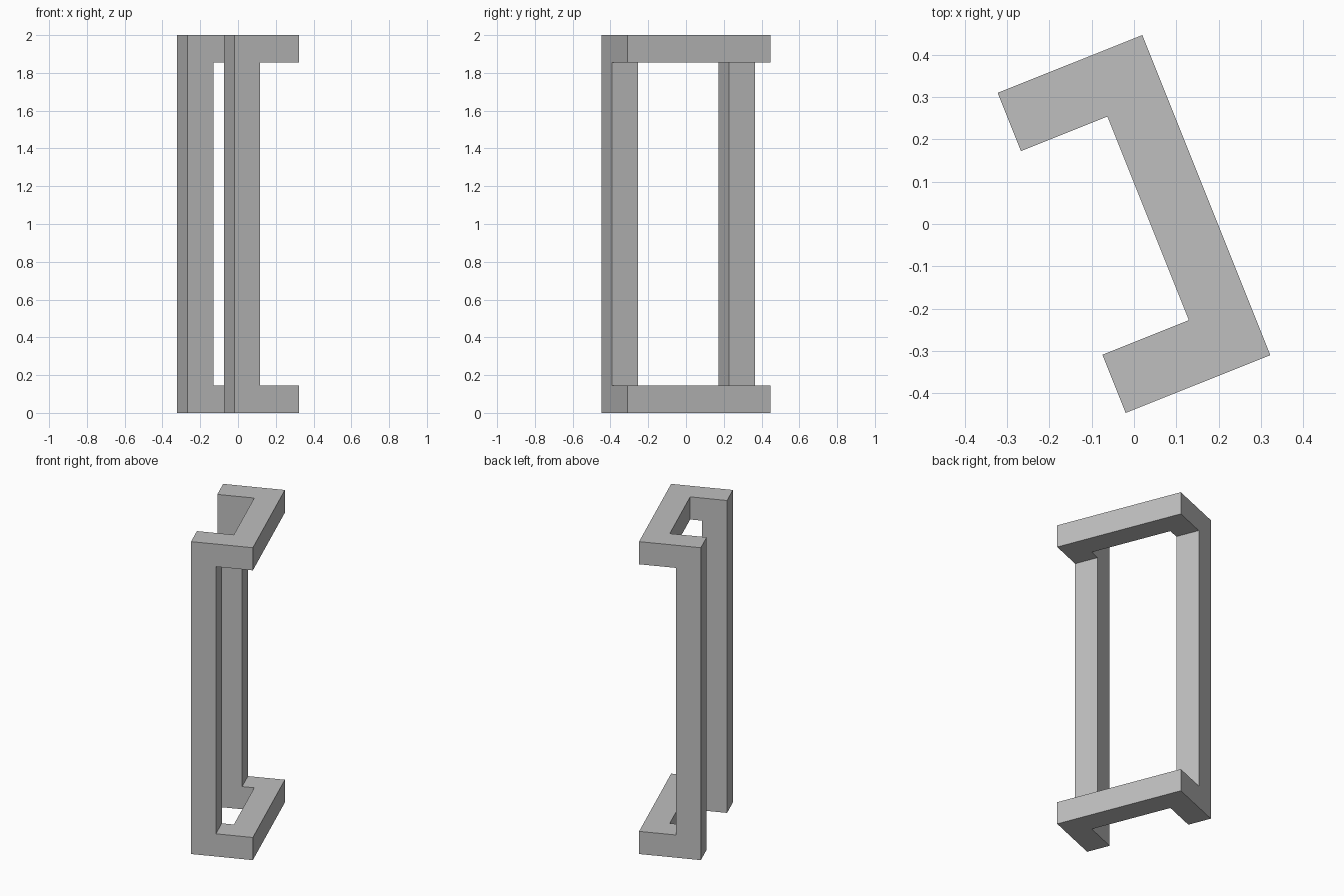
import bpy
import bmesh
import math

cube = bpy.data.objects.get("Cube")
if cube:
    bpy.data.objects.remove(cube, do_unlink=True)

HALF_DEPTH = 0.184      # reach of the side arms
HALF_LENGTH = 0.407     # half of the long rail
BAR = 0.148             # square bar thickness
RAIL_HEIGHT = 0.145
HEIGHT = 2.0
TURN = math.radians(21.8)

grey = bpy.data.materials.new("plain grey")
grey.use_nodes = True
colour = (0.52, 0.52, 0.52, 1)
grey.diffuse_color = colour
grey.node_tree.nodes["Principled BSDF"].inputs["Base Color"].default_value = colour


def extrude_profile(name, profile, bottom, top):
    """Upright prism from a flat outline, turned to the frame's angle."""
    bm = bmesh.new()
    face = bm.faces.new([bm.verts.new((x, y, bottom)) for x, y in profile])
    result = bmesh.ops.extrude_face_region(bm, geom=[face])
    raised = [v for v in result["geom"] if isinstance(v, bmesh.types.BMVert)]
    bmesh.ops.translate(bm, verts=raised, vec=(0, 0, top - bottom))
    bmesh.ops.recalc_face_normals(bm, faces=bm.faces)
    mesh = bpy.data.meshes.new(name)
    bm.to_mesh(mesh)
    bm.free()
    mesh.materials.append(grey)
    obj = bpy.data.objects.new(name, mesh)
    obj.rotation_euler.z = TURN
    bpy.context.collection.objects.link(obj)
    return obj


# U-shaped rails at the bottom and top
d, h = HALF_DEPTH, HALF_LENGTH
u_shape = [(-d, -h), (d, -h), (d, h), (-d, h),
           (-d, h - BAR), (d - BAR, h - BAR),
           (d - BAR, BAR - h), (-d, BAR - h)]
extrude_profile("bottom_rail", u_shape, 0, RAIL_HEIGHT)
extrude_profile("top_rail", u_shape, HEIGHT - RAIL_HEIGHT, HEIGHT)

# Square posts joining the arm ends
for name, side in (("front_post", -1), ("back_post", 1)):
    outer, inner = side * h, side * (h - BAR)
    square = [(-d, outer), (BAR - d, outer), (BAR - d, inner), (-d, inner)]
    extrude_profile(name, square, RAIL_HEIGHT, HEIGHT - RAIL_HEIGHT)
